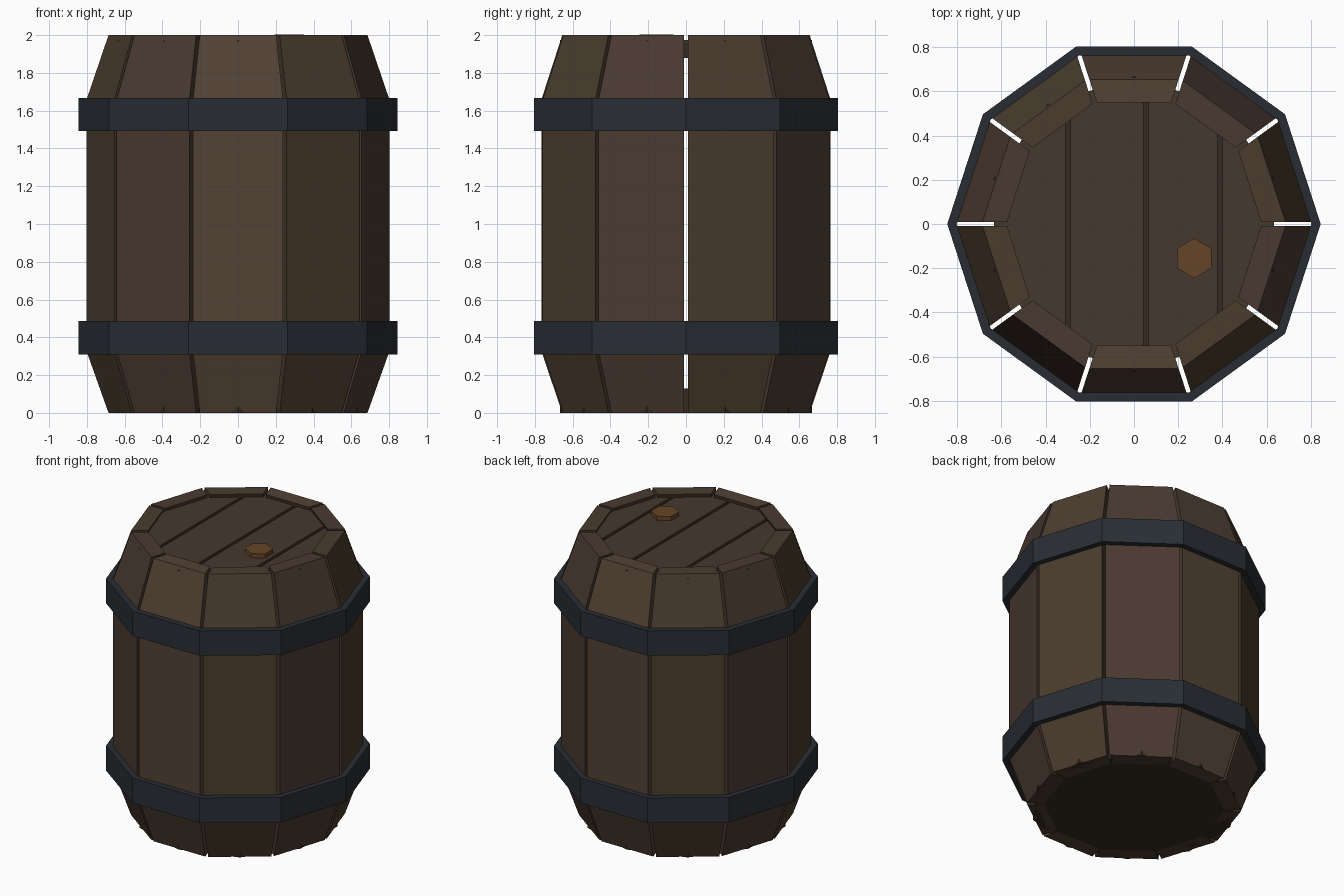
import bpy, bmesh, math
from mathutils import Matrix

if "Cube" in bpy.data.objects:
    bpy.data.objects.remove(bpy.data.objects["Cube"])

N = 10
TAN = math.tan(math.pi / N)
GAP = 0.0105  # half the slit between staves


def material(name, rgb):
    m = bpy.data.materials.new(name)
    m.diffuse_color = (*rgb, 1)
    m.use_nodes = True
    m.node_tree.nodes["Principled BSDF"].inputs["Base Color"].default_value = m.diffuse_color
    return m


woods = [material("wood_a", (0.085, 0.054, 0.034)),
         material("wood_b", (0.070, 0.046, 0.027)),
         material("wood_c", (0.068, 0.042, 0.030))]
lid_wood = material("lid_wood", (0.062, 0.040, 0.026))
dark_wood = material("dark_wood", (0.035, 0.023, 0.015))
iron = material("iron", (0.022, 0.027, 0.034))
cork = material("cork", (0.13, 0.06, 0.02))


def finish(bm, name, mat):
    bmesh.ops.recalc_face_normals(bm, faces=bm.faces[:])
    me = bpy.data.meshes.new(name)
    bm.to_mesh(me)
    bm.free()
    ob = bpy.data.objects.new(name, me)
    me.materials.append(mat)
    bpy.context.collection.objects.link(ob)
    return ob


def loft(bm, rings, closed):
    """Bridge equal-length rings; close into a loop or cap both ends."""
    vs = [[bm.verts.new(p) for p in r] for r in rings]
    n = len(rings[0])
    for i in range(len(vs) if closed else len(vs) - 1):
        a, b = vs[i], vs[(i + 1) % len(vs)]
        for k in range(n):
            bm.faces.new((a[k], a[(k + 1) % n], b[(k + 1) % n], b[k]))
    if not closed:
        bm.faces.new(vs[0])
        bm.faces.new(vs[-1])


def polygon(n, r, z, phase=0.0, cx=0.0, cy=0.0):
    return [(cx + r * math.cos(phase + 2 * math.pi * k / n),
             cy + r * math.sin(phase + 2 * math.pi * k / n), z) for k in range(n)]


# Staves: bent planks with a mitred section, one per side
profile = [(0.0, 0.655, 0.55), (0.325, 0.765, 0.66), (1.66, 0.765, 0.66), (2.0, 0.655, 0.55)]
for i in range(N):
    bm = bmesh.new()
    rings = []
    for z, ro, ri in profile:
        wo, wi = ro * TAN - GAP, ri * TAN - GAP
        rings.append([(ro, -wo, z), (ro, wo, z), (ri, wi, z), (ri, -wi, z)])
    loft(bm, rings, False)
    bm.transform(Matrix.Rotation(math.radians(18 + 36 * i), 4, 'Z'))
    finish(bm, f"stave_{i + 1}", woods[(0, 1, 2, 1, 2)[(i + 3) % 5]])

# Iron hoops
RO, RI = 0.845, 0.803
for name, z0, z1 in (("lower_hoop", 0.31, 0.487), ("upper_hoop", 1.492, 1.668)):
    bm = bmesh.new()
    loft(bm, [polygon(N, r, z) for r, z in ((RO, z0), (RO, z1), (RI, z1), (RI, z0))], True)
    finish(bm, name, iron)

# Bottom disc and lid base; their corners meet the middles of the staves
LID_R, PH = 0.667, math.radians(18)
for name, z0, z1 in (("bottom_disc", 0.0, 0.13), ("lid_base", 1.88, 1.96)):
    bm = bmesh.new()
    loft(bm, [polygon(N, LID_R, z0, PH), polygon(N, LID_R, z1, PH)], False)
    finish(bm, name, dark_wood)

# Lid planks: slices of the lid outline with grooves between them
cuts = [-1.0, -0.298, 0.055, 0.39, 1.0]
for i in range(4):
    bm = bmesh.new()
    loft(bm, [polygon(N, LID_R, 1.96, PH), polygon(N, LID_R, 1.975, PH)], False)
    for x, sgn in ((cuts[i] + 0.011, -1), (cuts[i + 1] - 0.011, 1)):
        bmesh.ops.bisect_plane(bm, geom=bm.verts[:] + bm.edges[:] + bm.faces[:],
                               plane_co=(x, 0, 0), plane_no=(sgn, 0, 0), clear_outer=True)
        bmesh.ops.holes_fill(bm, edges=[e for e in bm.edges if e.is_boundary])
    finish(bm, f"lid_plank_{i + 1}", lid_wood)

# Hexagonal bung
bm = bmesh.new()
loft(bm, [polygon(6, 0.09, z, math.pi / 2, 0.272, -0.155) for z in (1.95, 2.004)], False)
finish(bm, "bung", cork)
